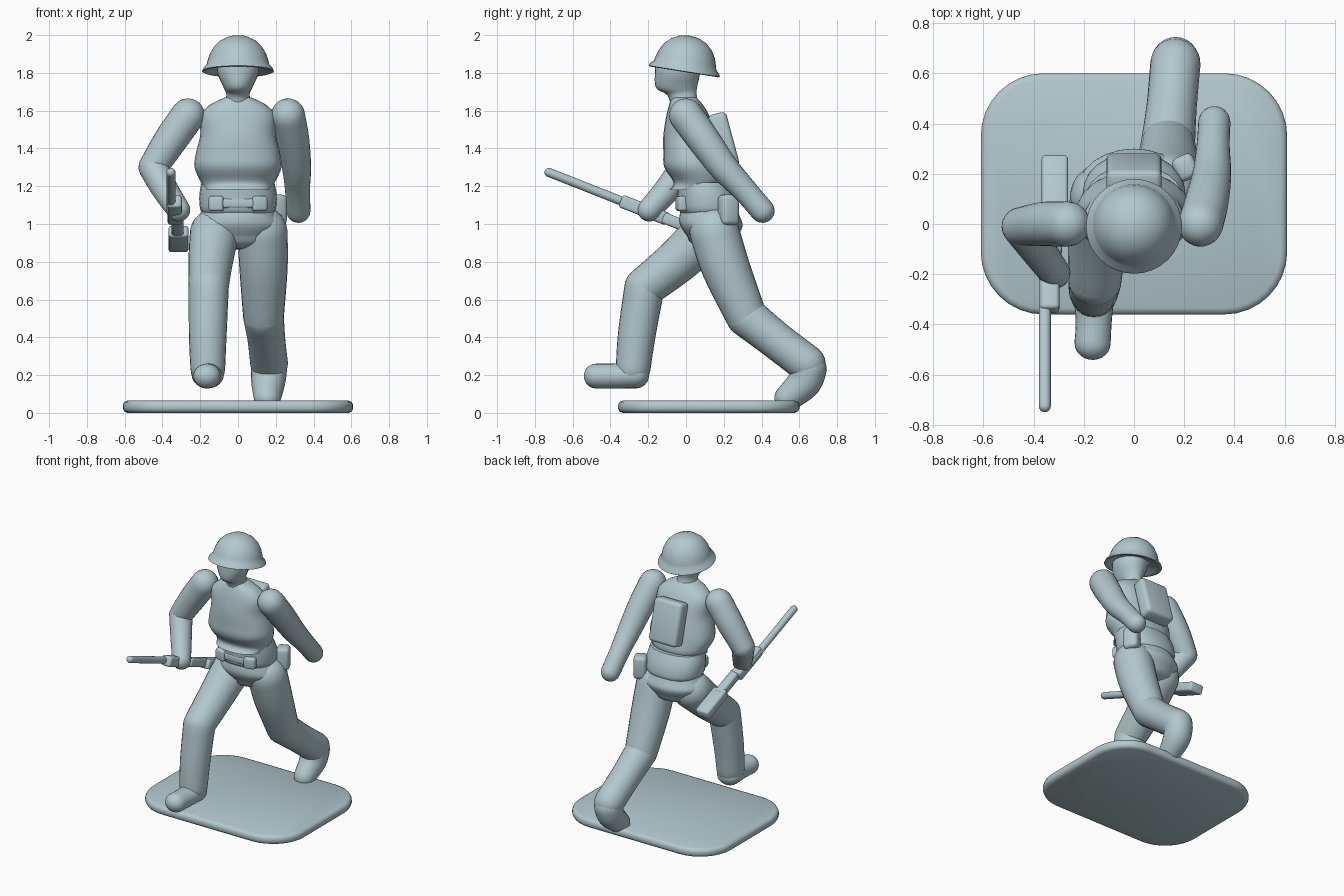
import bpy, bmesh, math
from mathutils import Vector

if "Cube" in bpy.data.objects:
    bpy.data.objects.remove(bpy.data.objects["Cube"])

plastic = bpy.data.materials.new("pale blue grey plastic")
plastic.diffuse_color = (0.45, 0.58, 0.62, 1)
plastic.use_nodes = True
plastic.node_tree.nodes["Principled BSDF"].inputs["Base Color"].default_value = plastic.diffuse_color
SEG = 24


def finish(name, bm, angle=40):
    bmesh.ops.recalc_face_normals(bm, faces=bm.faces)
    mesh = bpy.data.meshes.new(name)
    bm.to_mesh(mesh)
    bm.free()
    mesh.materials.append(plastic)
    ob = bpy.data.objects.new(name, mesh)
    bpy.context.collection.objects.link(ob)
    bpy.ops.object.select_all(action='DESELECT')
    ob.select_set(True)
    bpy.context.view_layer.objects.active = ob
    bpy.ops.object.shade_smooth_by_angle(angle=math.radians(angle))
    return ob


def spline(keys, steps=4):
    """Smooth run through key rings (x, y, z, rx, ry)."""
    k = [Vector(p) for p in keys]
    out = []
    for i in range(len(k) - 1):
        a, b, c, d = k[max(i - 1, 0)], k[i], k[i + 1], k[min(i + 2, len(k) - 1)]
        for s in range(steps):
            t = s / steps
            out.append(0.5 * (2 * b + (c - a) * t + (2 * a - 5 * b + 4 * c - d) * t * t
                              + (3 * b - a - 3 * c + d) * t ** 3))
    return out + [k[-1]]


def loft(name, keys, flat=False, power=1.0, dome=1.0):
    """Elliptical tube along key rings; flat keeps rings level, dome rounds the ends."""
    run = spline(keys)
    pos = [Vector(r[:3]) for r in run]
    rings = []
    for i, r in enumerate(run):
        t = (pos[min(i + 1, len(pos) - 1)] - pos[max(i - 1, 0)]).normalized()
        if flat:
            t = Vector((0, 0, 1 if t.z > 0 else -1))
        u = (Vector((1, 0, 0)) - t * t.x).normalized()
        rings.append((pos[i], t, u, t.cross(u), r[3], r[4]))

    def cap(ring, sign):
        p, t, u, v, a, b = ring
        h = min(a, b) * dome * sign
        return [(p + t * h * math.sin(w), t, u, v, a * math.cos(w), b * math.cos(w))
                for w in (math.radians(d) for d in (18, 36, 54, 70, 83))]
    if dome:
        rings = cap(rings[0], -1)[::-1] + rings + cap(rings[-1], 1)
    bm = bmesh.new()
    loops = []
    for p, t, u, v, a, b in rings:
        loop = []
        for s in range(SEG):
            w = 2 * math.pi * s / SEG
            c, n = math.cos(w), math.sin(w)
            loop.append(bm.verts.new(p + u * a * math.copysign(abs(c) ** power, c)
                                     + v * b * math.copysign(abs(n) ** power, n)))
        loops.append(loop)
    for l, m in zip(loops, loops[1:]):
        for s in range(SEG):
            bm.faces.new((l[s], l[(s + 1) % SEG], m[(s + 1) % SEG], m[s]))
    bm.faces.new(loops[0])
    bm.faces.new(loops[-1])
    return finish(name, bm)


def limb(name, *pts):
    """Round tube with ball ends through (x, y, z, radius)."""
    return loft(name, [(x, y, z, r, r) for x, y, z, r in pts])


def block(name, loc, size, tilt=0, turn=0, bevel=0.02):
    bm = bmesh.new()
    bmesh.ops.create_cube(bm, size=1)
    bmesh.ops.scale(bm, vec=size, verts=bm.verts)
    bmesh.ops.bevel(bm, geom=bm.edges[:], offset=bevel, segments=3, profile=0.5, affect='EDGES')
    ob = finish(name, bm)
    ob.location = loc
    ob.rotation_euler = (math.radians(tilt), 0, math.radians(turn))
    return ob


# Base: rounded slab with softened rims
bm = bmesh.new()
outline = []
for cx, cy, start in ((0.36, 0.35, 0), (-0.36, 0.35, 90), (-0.36, -0.11, 180), (0.36, -0.11, 270)):
    for i in range(9):
        w = math.radians(start + i * 90 / 8)
        outline.append((cx, cy, math.cos(w), math.sin(w)))
loops = [[bm.verts.new((cx + r * c, cy + r * s, z)) for cx, cy, c, s in outline]
         for r, z in ((0.225, 0), (0.243, 0.008), (0.25, 0.022), (0.25, 0.043), (0.243, 0.057), (0.225, 0.065))]
n = len(outline)
for l, m in zip(loops, loops[1:]):
    for i in range(n):
        bm.faces.new((l[i], l[(i + 1) % n], m[(i + 1) % n], m[i]))
bm.faces.new(loops[0])
bm.faces.new(loops[-1])
finish("base", bm)

# Torso, from hips up to collar
loft("torso", [(0, 0.03, 1.18, 0.17, 0.12), (0, 0.07, 1.22, 0.195, 0.135), (0, 0.04, 1.30, 0.23, 0.155),
               (0, 0.03, 1.38, 0.222, 0.15), (0, 0.02, 1.47, 0.20, 0.14), (0, 0.01, 1.57, 0.20, 0.115),
               (0, 0.0, 1.63, 0.15, 0.09), (0, -0.01, 1.67, 0.07, 0.065)], flat=True, power=0.9, dome=0)
loft("jacket_skirt", [(0, 0.125, 1.05, 0.18, 0.145), (0, 0.12, 1.08, 0.2, 0.16),
                      (0, 0.11, 1.15, 0.205, 0.155), (0, 0.09, 1.22, 0.193, 0.14)],
     flat=True, power=0.9, dome=0)
loft("hips", [(0, 0.14, 0.93, 0.19, 0.13), (0, 0.135, 0.99, 0.225, 0.165),
              (0, 0.125, 1.04, 0.205, 0.16), (0, 0.12, 1.10, 0.18, 0.14)], flat=True, dome=0.5)

# Head and neck
loft("head", [(0, 0.0, 1.60, 0.085, 0.075), (0, -0.02, 1.68, 0.062, 0.077), (0, -0.05, 1.72, 0.075, 0.108),
              (0, -0.045, 1.80, 0.11, 0.12), (0, -0.04, 1.87, 0.11, 0.12)], flat=True, dome=0.4)

# Helmet: turned profile, hollow below, tipped back
profile = [(0.10, 0.03), (0.165, 0.012), (0.182, 0.0), (0.191, 0.004), (0.185, 0.018), (0.167, 0.036),
           (0.161, 0.06), (0.15, 0.095), (0.128, 0.134), (0.095, 0.166), (0.05, 0.188), (0.0, 0.195)]
bm = bmesh.new()
vs = [bm.verts.new((r, 0, z)) for r, z in profile]
es = [bm.edges.new(e) for e in zip(vs, vs[1:])]
bmesh.ops.spin(bm, geom=vs + es, cent=(0, 0, 0), axis=(0, 0, 1), angle=2 * math.pi, steps=32)
bmesh.ops.remove_doubles(bm, verts=bm.verts, dist=0.0005)
helmet = finish("helmet", bm, 60)
helmet.location = (0, -0.01, 1.805)
helmet.rotation_euler.x = math.radians(-9)

# Arms: left swings back, right bends forward to the rifle
limb("left_arm", (0.265, 0.0, 1.575, 0.09), (0.29, 0.09, 1.45, 0.087), (0.31, 0.2, 1.30, 0.077),
     (0.315, 0.31, 1.18, 0.066), (0.32, 0.405, 1.07, 0.064))
limb("right_upper_arm", (-0.265, 0.0, 1.575, 0.09), (-0.36, 0.0, 1.44, 0.088), (-0.45, -0.01, 1.30, 0.077))
limb("right_forearm", (-0.45, -0.01, 1.30, 0.077), (-0.385, -0.1, 1.18, 0.07), (-0.315, -0.195, 1.075, 0.062))

# Front leg and boot
limb("front_thigh", (-0.125, 0.11, 0.95, 0.13), (-0.145, -0.05, 0.80, 0.118), (-0.155, -0.22, 0.665, 0.106))
limb("front_shin", (-0.155, -0.22, 0.665, 0.106), (-0.16, -0.26, 0.42, 0.1), (-0.16, -0.28, 0.235, 0.092))
loft("front_boot", [(-0.16, -0.265, 0.2, 0.085, 0.07), (-0.16, -0.38, 0.195, 0.072, 0.066),
                    (-0.165, -0.475, 0.195, 0.072, 0.066)])

# Back leg and boot, pushing off the toe
limb("back_thigh", (0.13, 0.15, 0.96, 0.132), (0.135, 0.21, 0.77, 0.128), (0.135, 0.32, 0.51, 0.108))
limb("back_shin", (0.135, 0.32, 0.51, 0.108), (0.15, 0.47, 0.39, 0.1), (0.165, 0.64, 0.26, 0.1))
limb("back_boot", (0.165, 0.65, 0.235, 0.095), (0.16, 0.625, 0.16, 0.09), (0.155, 0.54, 0.08, 0.072))

# Pack, belt pouches and hip pouch
block("backpack", (0, 0.2, 1.44), (0.22, 0.10, 0.30), tilt=15, bevel=0.025)
block("belt_plate", (0, -0.02, 1.11), (0.22, 0.05, 0.05), bevel=0.012)
for side in (-1, 1):
    block("belt_pouch", (side * 0.11, -0.01, 1.108), (0.08, 0.08, 0.08), turn=side * 15, bevel=0.015)
block("hip_pouch", (0.205, 0.225, 1.075), (0.09, 0.10, 0.16), turn=25, bevel=0.025)

# Rifle: barrel, grip wood and paddle stock on one sloping line
def along(y, x=-0.355, drop=0.0):
    return (x, y, 1.275 - 0.395 * (y + 0.73) - drop)


limb("rifle_barrel", (*along(-0.725), 0.024), (*along(-0.5), 0.024), (*along(-0.2), 0.024))
block("rifle_handguard", along(-0.22, -0.335), (0.075, 0.27, 0.07), tilt=-21.5, bevel=0.015)
block("rifle_receiver", along(-0.02, -0.32), (0.065, 0.22, 0.06), tilt=-21.5, bevel=0.015)
block("rifle_stock", along(0.155, -0.315, 0.005), (0.105, 0.24, 0.065), tilt=-21.5, bevel=0.015)
